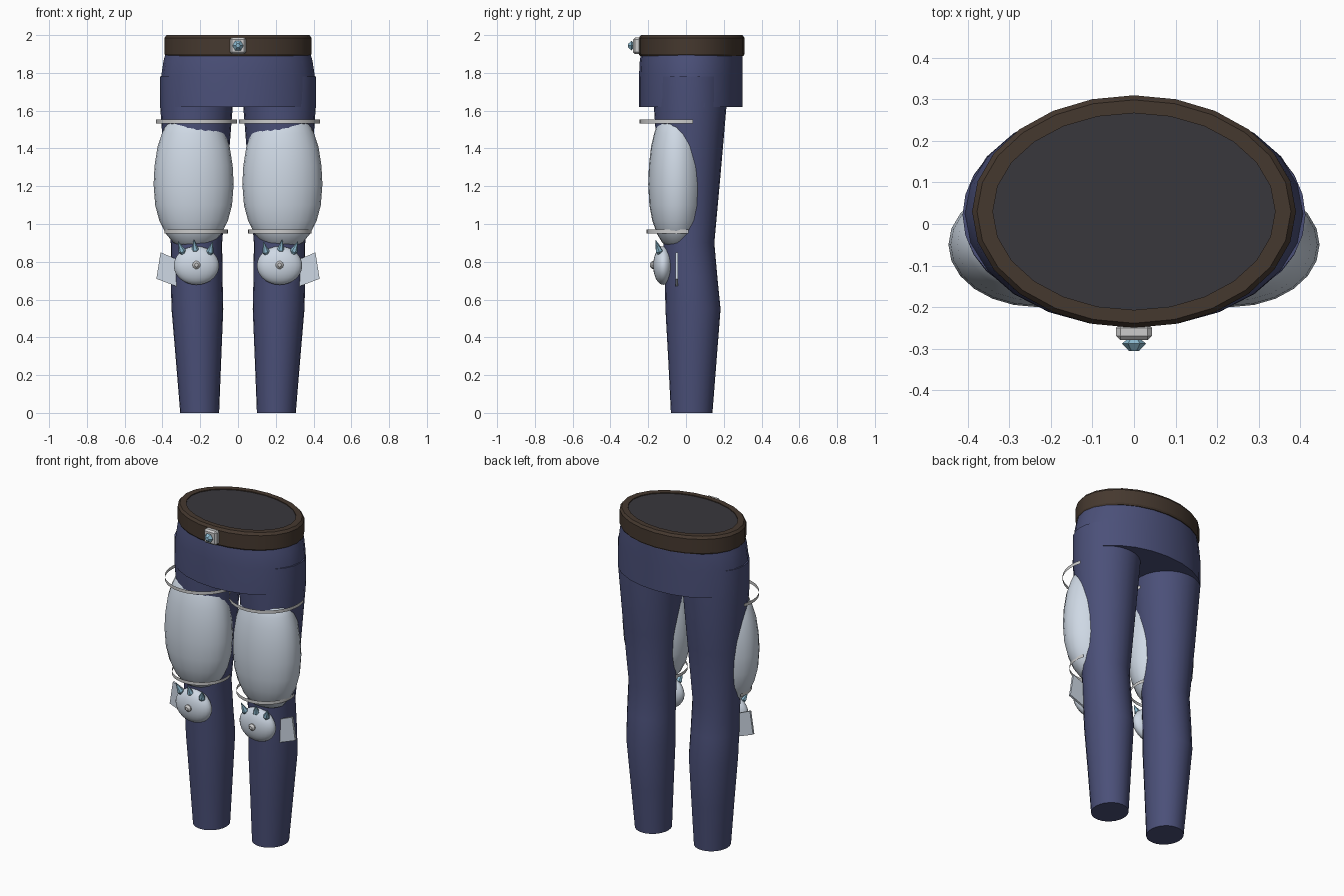
import bpy, bmesh, math
from mathutils import Vector, Matrix

if "Cube" in bpy.data.objects:
    bpy.data.objects.remove(bpy.data.objects["Cube"])


def material(name, rgb):
    m = bpy.data.materials.new(name)
    m.diffuse_color = (*rgb, 1)
    m.use_nodes = True
    m.node_tree.nodes["Principled BSDF"].inputs["Base Color"].default_value = m.diffuse_color
    return m


NAVY = material("navy_cloth", (0.07, 0.08, 0.19))
LEATHER = material("leather", (0.06, 0.04, 0.028))
DARK = material("dark_lining", (0.04, 0.038, 0.045))
PLATE = material("pale_plate", (0.62, 0.69, 0.78))
STEEL = material("steel", (0.6, 0.6, 0.6))
CRYSTAL = material("crystal", (0.27, 0.5, 0.64))


def finish(name, bm, mat, smooth=None):
    bmesh.ops.recalc_face_normals(bm, faces=bm.faces)
    me = bpy.data.meshes.new(name)
    bm.to_mesh(me)
    bm.free()
    ob = bpy.data.objects.new(name, me)
    bpy.context.collection.objects.link(ob)
    me.materials.append(mat)
    if smooth:
        bpy.ops.object.select_all(action='DESELECT')
        ob.select_set(True)
        bpy.context.view_layer.objects.active = ob
        bpy.ops.object.shade_smooth_by_angle(angle=math.radians(smooth))
    return ob


def loft(name, rings, mat, n=24, smooth=40, caps=True, closed=False):
    """Skin elliptical rings given as (z, cx, cy, rx, ry)."""
    bm = bmesh.new()
    loops = []
    for z, cx, cy, rx, ry in rings:
        loops.append([bm.verts.new((cx + rx * math.sin(2 * math.pi * i / n),
                                    cy + ry * math.cos(2 * math.pi * i / n), z)) for i in range(n)])
    pairs = list(zip(loops, loops[1:]))
    if closed:
        pairs.append((loops[-1], loops[0]))
    for a, b in pairs:
        for i in range(n):
            j = (i + 1) % n
            bm.faces.new((a[i], a[j], b[j], b[i]))
    if caps and not closed:
        bm.faces.new(loops[0])
        bm.faces.new(loops[-1])
    return finish(name, bm, mat, smooth)


def strap(name, s, cx, cy, r, z, h=0.02, n=32):
    """Thin ribbon around the front of a leg, open at the back."""
    bm = bmesh.new()
    prev = None
    for i in range(n + 1):
        a = math.radians(-198 + 216 * i / n)
        x, y = s * (cx + r * math.cos(a)), cy + r * math.sin(a)
        cur = [bm.verts.new((x, y, z - h / 2)), bm.verts.new((x, y, z + h / 2))]
        if prev:
            bm.faces.new((prev[0], cur[0], cur[1], prev[1]))
        prev = cur
    return finish(name, bm, STEEL, 40)


def prism(name, pts, y0, y1, mat, bevel=0):
    """Extrude an x-z outline along y."""
    bm = bmesh.new()
    f = bm.faces.new([bm.verts.new((x, y0, z)) for x, z in pts])
    ex = bmesh.ops.extrude_face_region(bm, geom=[f])["geom"]
    bmesh.ops.translate(bm, vec=(0, y1 - y0, 0), verts=[v for v in ex if isinstance(v, bmesh.types.BMVert)])
    if bevel:
        bmesh.ops.bevel(bm, geom=bm.edges[:], offset=bevel, segments=1, affect='EDGES')
    return finish(name, bm, mat)


def turned(name, base, direction, profile, mat, n=6, smooth=None):
    """Profile of (distance, radius) turned round an axis."""
    bm = bmesh.new()
    loops = [[bm.verts.new((r * math.cos(2 * math.pi * i / n), r * math.sin(2 * math.pi * i / n), d))
              for i in range(n)] for d, r in profile]
    for a, b in zip(loops, loops[1:]):
        for i in range(n):
            j = (i + 1) % n
            bm.faces.new((a[i], a[j], b[j], b[i]))
    bm.faces.new(loops[0])
    bm.faces.new(loops[-1])
    rot = Vector((0, 0, 1)).rotation_difference(Vector(direction)).to_matrix().to_4x4()
    bmesh.ops.transform(bm, matrix=Matrix.Translation(base) @ rot, verts=bm.verts)
    return finish(name, bm, mat, smooth)


# Hips, belt and waist lining
loft("hips", [(1.62, 0, .025, .41, .274), (1.78, 0, .025, .407, .274), (1.86, 0, .027, .395, .272),
              (1.91, 0, .03, .382, .268)], NAVY)
loft("belt", [(1.89, 0, .03, .34, .237), (1.89, 0, .03, .384, .274), (1.9, 0, .03, .39, .28),
              (1.985, 0, .03, .39, .28), (2.0, 0, .03, .378, .269), (2.0, 0, .03, .34, .237)],
     LEATHER, smooth=30, closed=True)
loft("waist_lining", [(1.9, 0, .03, .341, .238), (1.995, 0, .03, .341, .238)], DARK)

# Buckle with gem
prism("buckle", [(-.043, 1.9), (.043, 1.9), (.043, 1.987), (-.043, 1.987)], -.28, -.24, STEEL, .01)
turned("buckle_gem", (0, -.274, 1.944), (0, -1, 0), [(0, .012), (.014, .029), (.032, .012)], CRYSTAL)

for side, s in (("left", -1), ("right", 1)):
    # Trouser leg
    leg = [(0, .203, .03, .103, .11), (.28, .209, .034, .12, .128), (.55, .215, .037, .137, .146),
           (.72, .219, .027, .137, .139), (.9, .22, .015, .136, .135), (1.25, .221, .019, .164, .163),
           (1.62, .22, .022, .192, .192), (1.78, .213, .022, .2, .19)]
    loft(side + "_leg", [(z, s * cx, cy, rx, ry) for z, cx, cy, rx, ry in leg], NAVY)

    # Thigh plate, a barrel sunk into the leg
    barrel = [(.88, .3), (.9, .5), (.95, .7), (1.02, .86), (1.1, .96), (1.21, 1), (1.31, .975),
              (1.41, .9), (1.48, .79), (1.53, .68), (1.56, .5)]
    loft(side + "_thigh_plate", [(z, s * .235, -.05, .212 * k, .15 * k) for z, k in barrel], PLATE, smooth=60)

    # Thigh straps
    strap(side + "_upper_strap", s, .22, -.03, .215, 1.543)
    strap(side + "_lower_strap", s, .222, -.04, .168, .96)

    # Knee cap and stud
    bm = bmesh.new()
    bmesh.ops.create_uvsphere(bm, u_segments=24, v_segments=14, radius=1)
    bmesh.ops.transform(bm, matrix=Matrix.Translation((s * .22, -.12, .78)) @
                        Matrix.Diagonal((.12, .054, .102, 1)), verts=bm.verts)
    finish(side + "_knee_cap", bm, PLATE, 60)
    turned(side + "_knee_stud", (s * .22, -.165, .783), (0, -1, 0),
           [(0, .021), (.014, .021), (.025, .01)], STEEL, 10, 30)

    # Crystal spikes fanned over the knee cap
    for i, (x, z, lean) in enumerate([(.155, .825, -.25), (.222, .835, .15), (.285, .83, .4)]):
        turned(f"{side}_knee_spike_{i + 1}", (s * x, -.133, z), (s * lean, -.35, 1),
               [(0, .006), (.03, .02), (.088, .001)], CRYSTAL)

    # Side fin
    prism(side + "_knee_fin", [(s * x, z) for x, z in ((.3, .803), (.41, .85), (.432, .71), (.3, .66))],
          -.055, -.042, PLATE)
